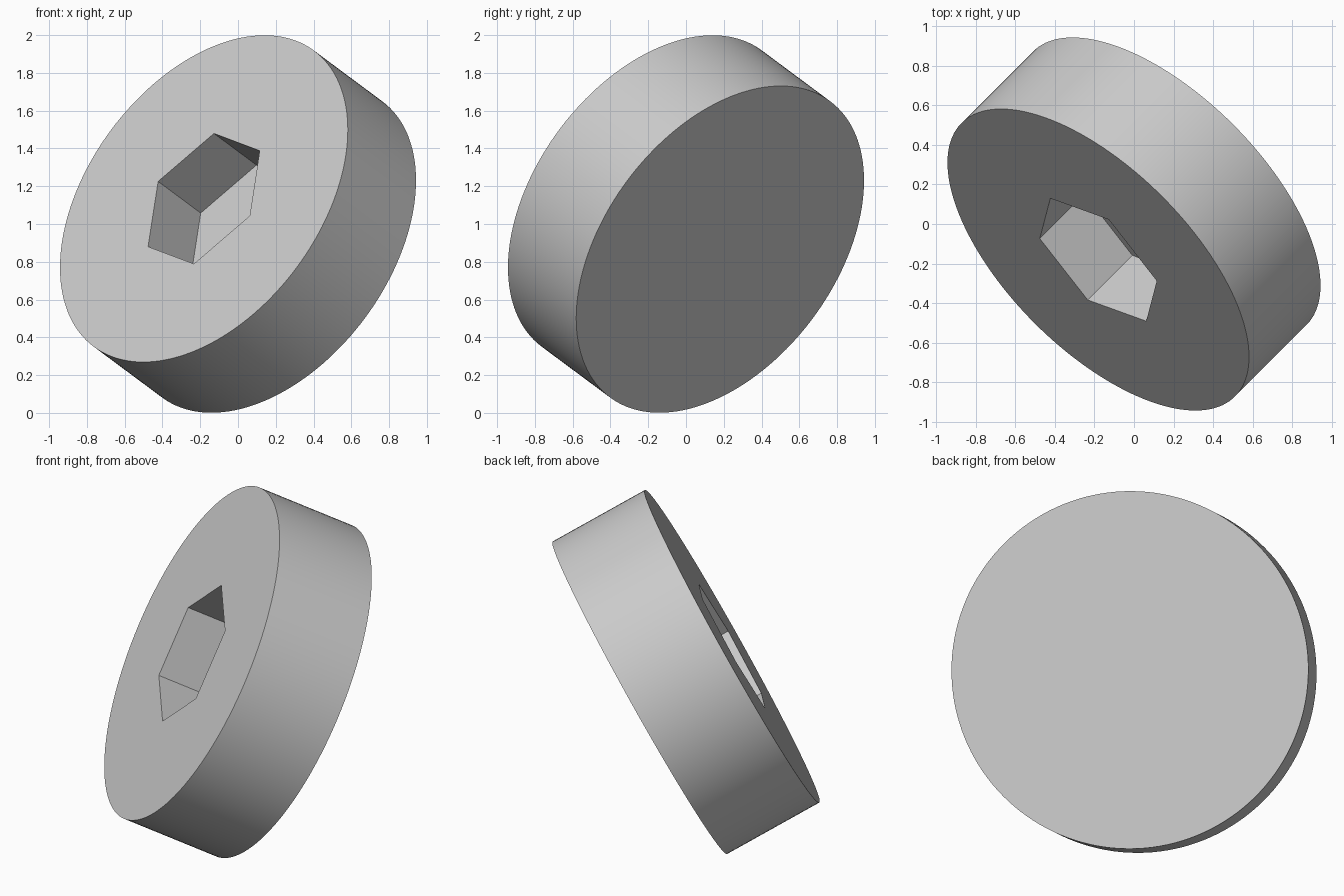
import bpy, bmesh, math
from mathutils import Matrix, Vector

cube = bpy.data.objects.get("Cube")
if cube:
    bpy.data.objects.remove(cube, do_unlink=True)

RADIUS, THICKNESS = 0.977, 0.577
SOCKET_RADIUS, SOCKET_DEPTH = 0.404, 0.36
ARC = 24                      # rim segments per socket side
SIDES = 6 * ARC

grey = bpy.data.materials.new("light grey")
grey.use_nodes = True
grey.diffuse_color = (0.6, 0.6, 0.6, 1)
grey.node_tree.nodes["Principled BSDF"].inputs["Base Color"].default_value = grey.diffuse_color

bm = bmesh.new()


def ring(radius, count, z):
    angles = [math.tau * i / count for i in range(count)]
    return [bm.verts.new((radius * math.cos(a), radius * math.sin(a), z)) for a in angles]


def wall(low, high):
    n = len(low)
    for i in range(n):
        j = (i + 1) % n
        bm.faces.new((low[i], low[j], high[j], high[i]))


top, bottom = THICKNESS / 2, -THICKNESS / 2
rim_low, rim_high = ring(RADIUS, SIDES, bottom), ring(RADIUS, SIDES, top)
hex_high = ring(SOCKET_RADIUS, 6, top)
hex_low = ring(SOCKET_RADIUS, 6, top - SOCKET_DEPTH)

# Outer side and plain back face
wall(rim_low, rim_high)
bm.faces.new(rim_low[::-1])
# Hexagonal socket walls and floor
wall(hex_high, hex_low)
bm.faces.new(hex_low)
# Front face around the socket, one sector per socket side
for i in range(6):
    arc = [rim_high[(i * ARC + k) % SIDES] for k in range(ARC + 1)]
    bm.faces.new(arc + [hex_high[(i + 1) % 6], hex_high[i]])

bmesh.ops.recalc_face_normals(bm, faces=bm.faces[:])
mesh = bpy.data.meshes.new("socketed_disc")
bm.to_mesh(mesh)
bm.free()
mesh.materials.append(grey)

# Tilted pose: the socket face looks front, right and up
axis = Vector((-0.626, -0.626, 0.465)).normalized()
corner = Vector((0.131, 0.502, 0.854))
corner = (corner - axis * corner.dot(axis)).normalized()
side = axis.cross(corner)
disc = bpy.data.objects.new("socketed_disc", mesh)
bpy.context.collection.objects.link(disc)
disc.matrix_world = Matrix.Translation((0, 0, 1)) @ Matrix((corner, side, axis)).transposed().to_4x4()

bpy.ops.object.select_all(action="DESELECT")
disc.select_set(True)
bpy.context.view_layer.objects.active = disc
bpy.ops.object.shade_smooth_by_angle(angle=math.radians(30))
